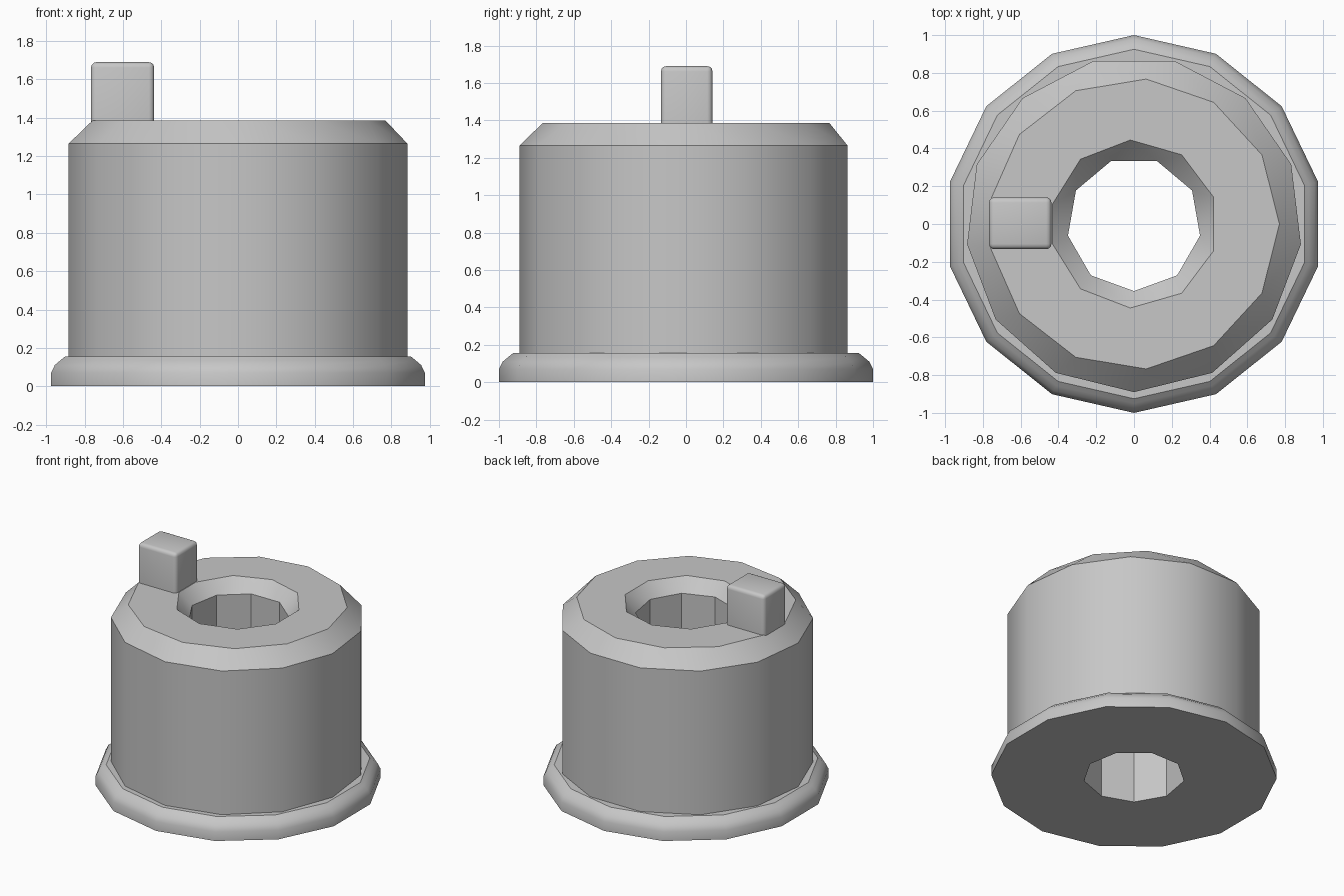
import bpy
import bmesh
from math import cos, sin, radians

cube = bpy.data.objects.get("Cube")
if cube:
    bpy.data.objects.remove(cube, do_unlink=True)

grey = bpy.data.materials.new("plain grey")
grey.use_nodes = True
GREY = (0.57, 0.57, 0.57, 1)
grey.diffuse_color = GREY
grey.node_tree.nodes["Principled BSDF"].inputs["Base Color"].default_value = GREY


def finish(name, bm):
    mesh = bpy.data.meshes.new(name)
    bm.to_mesh(mesh)
    bm.free()
    mesh.materials.append(grey)
    obj = bpy.data.objects.new(name, mesh)
    bpy.context.collection.objects.link(obj)
    bpy.ops.object.select_all(action='DESELECT')
    obj.select_set(True)
    bpy.context.view_layer.objects.active = obj
    bpy.ops.object.shade_smooth_by_angle(angle=radians(32))
    return obj


def polygon_angles(sides):
    """Corner angles of a regular polygon with one corner towards the front."""
    return sorted((-90 + k * 360 / sides + 180) % 360 - 180 for k in range(sides))


def bridge(bm, a, b, a_ang, b_ang):
    """Join two rings; equal rings get quads, unequal ones triangles."""
    n, m = len(a), len(b)
    if a_ang == b_ang:
        for i in range(n):
            j = (i + 1) % n
            bm.faces.new((a[i], a[j], b[j], b[i]))
        return
    a_ang = a_ang + [a_ang[0] + 360]
    b_ang = b_ang + [b_ang[0] + 360]
    i = j = 0
    while i < n or j < m:
        if j == m or (i < n and a_ang[i + 1] <= b_ang[j + 1]):
            bm.faces.new((a[i], a[(i + 1) % n], b[j % m]))
            i += 1
        else:
            bm.faces.new((a[i % n], b[(j + 1) % m], b[j]))
            j += 1


def loft(name, rings):
    """Skin a list of (corner angles, radius, height) rings."""
    bm = bmesh.new()
    previous = None
    for angles, r, z in rings:
        ring = [bm.verts.new((r * cos(radians(t)), r * sin(radians(t)), z)) for t in angles]
        if previous:
            bridge(bm, previous[0], ring, previous[1], angles)
        previous = (ring, angles)
    return finish(name, bm)


flange_ring = polygon_angles(14)
body_ring = polygon_angles(13)
bore_ring = polygon_angles(9)
top_ring = [28.4 * k for k in range(-6, 7)]
mouth_ring = [18.5 + 37 * k for k in range(-5, 5)]
BASE, TOP, BORE = 0.155, 1.385, 0.355

# Rounded foot flange with its underside
loft("flange", [
    (bore_ring, BORE, 0),
    (flange_ring, 1.0, 0),
    (flange_ring, 1.0, 0.07),
    (flange_ring, 0.98, 0.11),
    (flange_ring, 0.95, 0.135),
    (flange_ring, 0.925, BASE),
    (body_ring, 0.89, BASE),
])

# Body wall, sloped shoulder, top face, countersunk mouth and through bore
loft("body", [
    (body_ring, 0.89, BASE),
    (body_ring, 0.89, 1.265),
    (top_ring, 0.77, TOP),
    (mouth_ring, 0.445, TOP),
    (bore_ring, BORE, 1.29),
    (bore_ring, BORE, 0),
])

# Locating peg on the top face, rounded except at its foot
bm = bmesh.new()
bmesh.ops.create_cube(bm, size=1)
bmesh.ops.scale(bm, vec=(0.33, 0.275, 0.32), verts=bm.verts)
bmesh.ops.translate(bm, vec=(-0.602, 0.004, 1.53), verts=bm.verts)
edges = [e for e in bm.edges if max(v.co.z for v in e.verts) > 1.5]
bmesh.ops.bevel(bm, geom=edges, offset=0.028, segments=3, profile=0.5, affect='EDGES')
finish("peg", bm)
